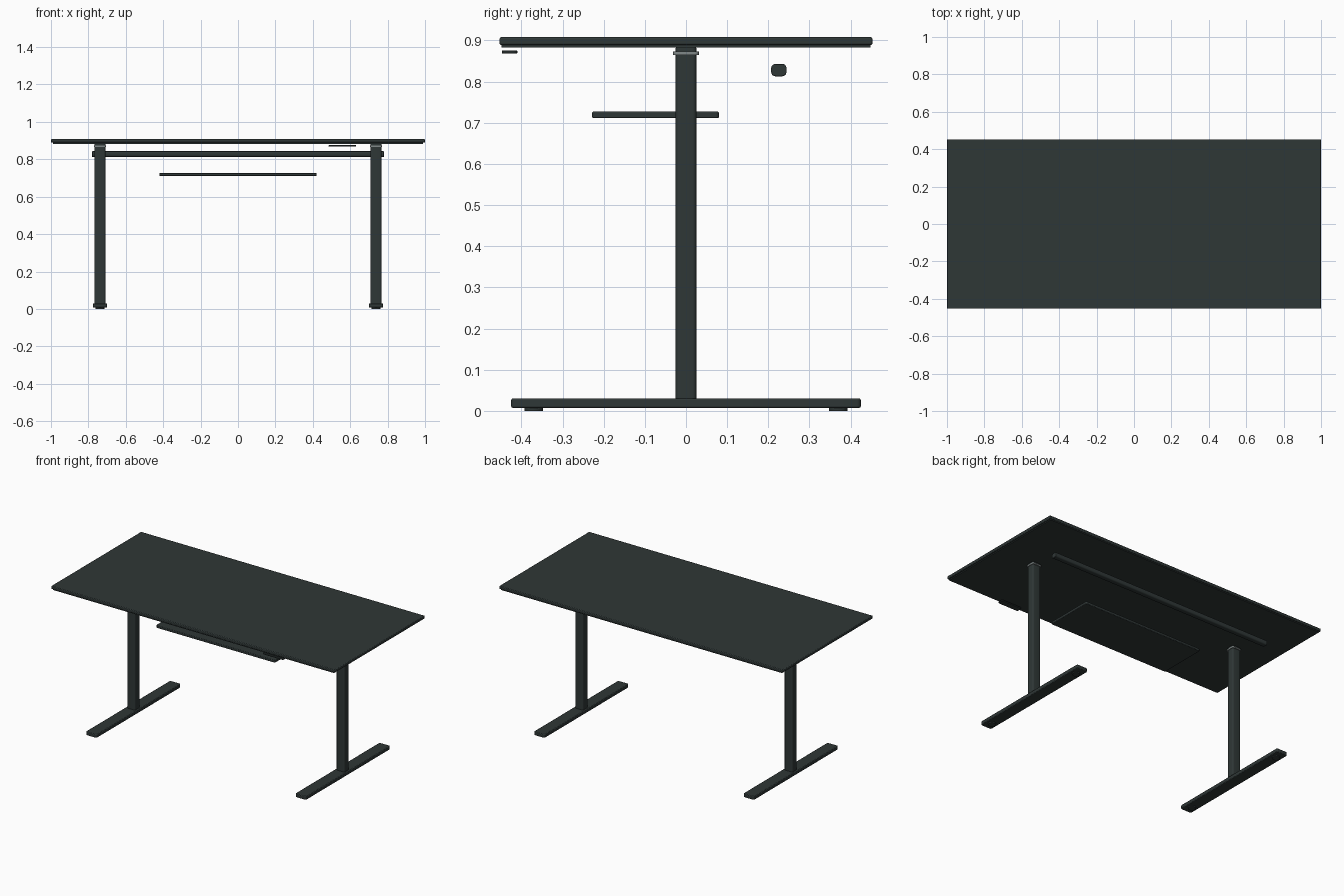
import bpy
import bmesh
import math
from mathutils import Vector

cube = bpy.data.objects.get("Cube")
if cube:
    bpy.data.objects.remove(cube, do_unlink=True)


def material(name, colour):
    mat = bpy.data.materials.new(name)
    mat.use_nodes = True
    mat.diffuse_color = (*colour, 1)
    bsdf = mat.node_tree.nodes["Principled BSDF"]
    bsdf.inputs["Base Color"].default_value = (*colour, 1)
    bsdf.inputs["Roughness"].default_value = 0.6
    return mat


slate = material("dark slate", (0.028, 0.038, 0.037))
metal = material("grey metal", (0.22, 0.25, 0.25))


def box(name, low, high, mat=slate, round_axis=None, radius=0.0, soft=0.002):
    """Box between two corners, rounded about one axis, then softened."""
    low, high = Vector(low), Vector(high)
    size = high - low
    bm = bmesh.new()
    bmesh.ops.create_cube(bm, size=1)
    bmesh.ops.scale(bm, vec=size, verts=bm.verts)
    if round_axis is not None:
        edges = [e for e in bm.edges
                 if abs((e.verts[0].co - e.verts[1].co)[round_axis]) > size[round_axis] / 2]
        bmesh.ops.bevel(bm, geom=edges, offset=radius, segments=5,
                        profile=0.5, affect='EDGES')
    mesh = bpy.data.meshes.new(name)
    bm.to_mesh(mesh)
    bm.free()
    mesh.materials.append(mat)
    obj = bpy.data.objects.new(name, mesh)
    obj.location = (low + high) / 2
    bpy.context.collection.objects.link(obj)
    if soft:
        mod = obj.modifiers.new("soft edges", 'BEVEL')
        mod.width = soft
        mod.segments = 2
        mod.limit_method = 'ANGLE'
        mod.angle_limit = math.radians(40)
    bpy.ops.object.select_all(action='DESELECT')
    obj.select_set(True)
    bpy.context.view_layer.objects.active = obj
    bpy.ops.object.shade_smooth_by_angle(angle=math.radians(40))
    return obj


# Table top with a thin backing panel
box("table_top", (-1, -0.453, 0.889), (1, 0.453, 0.908), soft=0.004)
box("backing_panel", (-0.99, -0.448, 0.883), (0.99, 0.448, 0.8895), soft=0)

# Legs, collars, feet and floor pads on both sides
for side, sx in (("left", 1), ("right", -1)):
    x = sx * 0.738
    box(side + "_leg", (x - 0.029, -0.025, 0.028), (x + 0.029, 0.025, 0.884),
        round_axis=2, radius=0.009)
    box(side + "_collar", (x - 0.033, -0.031, 0.865), (x + 0.033, 0.031, 0.873),
        metal, round_axis=2, radius=0.01, soft=0)
    box(side + "_foot", (x - 0.038, -0.425, 0.007), (x + 0.038, 0.425, 0.03),
        round_axis=2, radius=0.01, soft=0.004)
    for end, y in (("front", -0.37), ("back", 0.37)):
        box(f"{side}_{end}_pad", (x - 0.023, y - 0.023, 0), (x + 0.023, y + 0.023, 0.009),
            round_axis=2, radius=0.022, soft=0)

# Rear crossbar
box("crossbar", (-0.78, 0.207, 0.813), (0.78, 0.244, 0.843),
    round_axis=0, radius=0.01)

# Hanging tray below the top
box("tray", (-0.42, -0.228, 0.711), (0.42, 0.08, 0.727),
    round_axis=2, radius=0.008, soft=0.003)

# Height control under the front edge
box("height_control", (0.485, -0.447, 0.868), (0.63, -0.41, 0.876),
    round_axis=2, radius=0.01)
